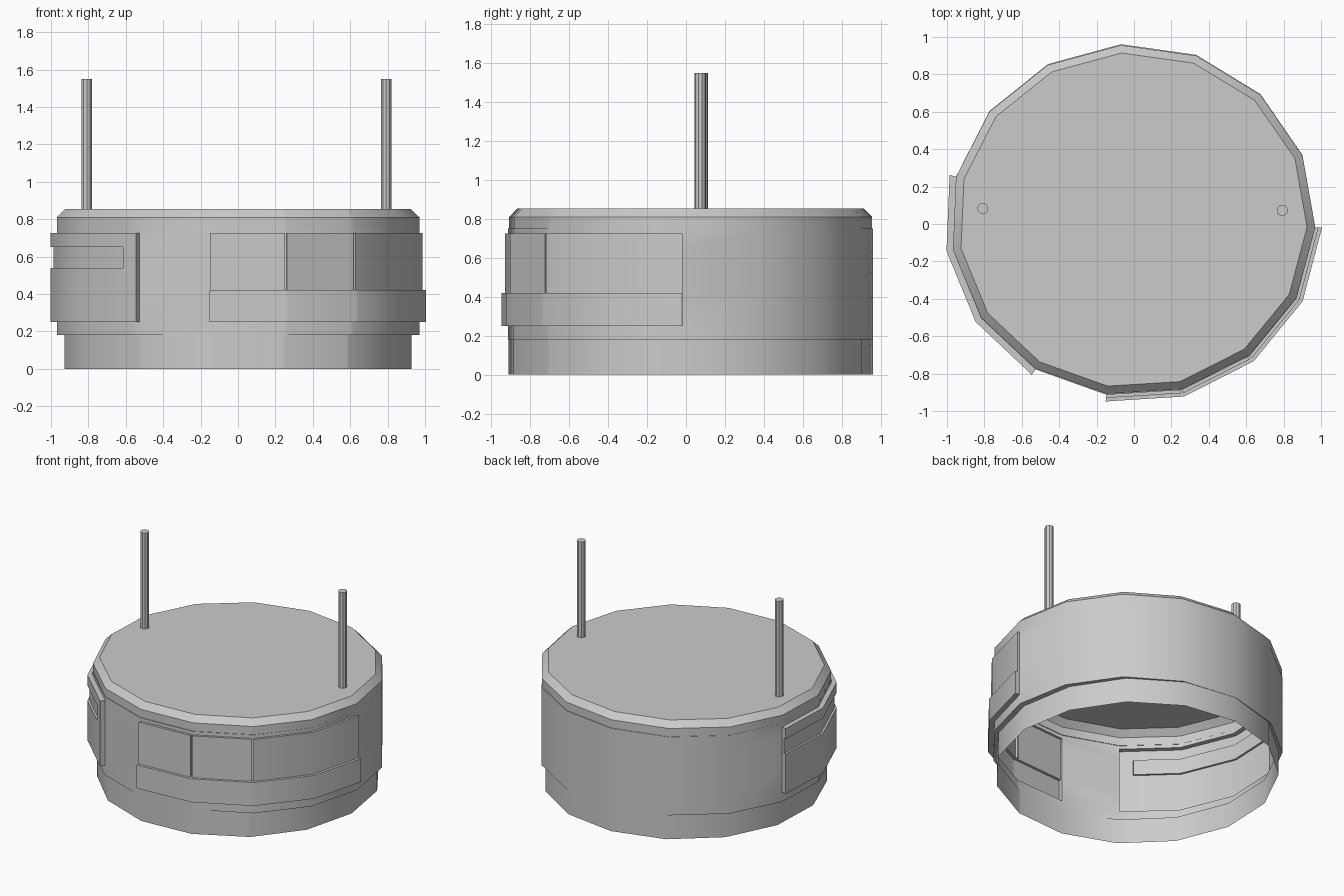
import bpy, bmesh, math

if "Cube" in bpy.data.objects:
    bpy.data.objects.remove(bpy.data.objects["Cube"])

SIDES, START = 15, math.radians(93.7)
CX, CY = -0.006, 0.02

# columns around the drum (in polygon sides) and bands up it: (z0, z1, radii at z0, radii at z1)
cols = sorted(list(range(SIDES + 1)) + [5.77, 7.97, 8.97])
low, mid, up, rim = (0.935, 0.941), (0.976, 0.943), (0.976, 0.938), (0.932, 0.896)
bands = [(0, 0.18, low, low)]
levels = [0.18, 0.25, 0.42, 0.54, 0.65, 0.725, 0.75]
bands += [(a, b, mid, mid) for a, b in zip(levels, levels[1:])]
bands += [(0.75, 0.81, up, up), (0.81, 0.853, up, rim)]


def raised(t, z):
    """How far the wall stands out at side position t and height z."""
    if 3 < t < 6 and 0.25 < z < 0.725:                  # side panel with slot
        return 0.02 if t < 5.77 and 0.54 < z < 0.65 else 0.035
    if 7 < t < 11 and 0.25 < z < 0.42:                  # lower front belt
        return 0.036
    if 7 < t < 11 and 0.42 < z < 0.725:                 # three windows, two grooves
        return 0 if 7.97 < t < 8 or 8.97 < t < 9 else 0.017
    return 0


def point(t, z, radii, off):
    def corner(k):
        a = START + math.tau * (k % SIDES) / SIDES
        return ((radii[0] + off) * math.cos(a), (radii[1] + off) * math.sin(a))
    k = math.floor(t)
    f = t - k
    p, q = corner(k), corner(k + 1)
    return (CX + p[0] + (q[0] - p[0]) * f, CY + p[1] + (q[1] - p[1]) * f, z)


def finish(bm, name):
    mesh = bpy.data.meshes.new(name)
    bm.to_mesh(mesh)
    bm.free()
    ob = bpy.data.objects.new(name, mesh)
    bpy.context.collection.objects.link(ob)
    bpy.ops.object.select_all(action='DESELECT')
    bpy.context.view_layer.objects.active = ob
    ob.select_set(True)
    bpy.ops.object.shade_smooth_by_angle(angle=math.radians(30))
    return ob


# drum: open-bottomed shell with stepped panels
bm = bmesh.new()


def face(*pts):
    bm.faces.new([bm.verts.new(p) for p in pts])


spans = list(zip(cols, cols[1:]))
for i, (t0, t1) in enumerate(spans):
    tm = (t0 + t1) / 2
    n0, n1 = spans[(i + 1) % len(spans)]
    for j, (z0, z1, r0, r1) in enumerate(bands):
        zm = (z0 + z1) / 2
        o = raised(tm, zm)
        face(point(t0, z0, r0, o), point(t1, z0, r0, o),
             point(t1, z1, r1, o), point(t0, z1, r1, o))
        # upright step to the next column
        n = raised((n0 + n1) / 2, zm)
        if n != o:
            face(point(t1, z0, r0, o), point(t1, z0, r0, n),
                 point(t1, z1, r1, n), point(t1, z1, r1, o))
        # level step to the next band
        if j + 1 < len(bands):
            b = bands[j + 1]
            u = raised(tm, (b[0] + b[1]) / 2)
            if u != o or b[2] != r1:
                face(point(t0, z1, r1, o), point(t1, z1, r1, o),
                     point(t1, z1, b[2], u), point(t0, z1, b[2], u))
# lid
face(*[point(t, 0.853, rim, 0) for t in cols[:-1]])
bmesh.ops.remove_doubles(bm, verts=bm.verts, dist=0.0005)
bmesh.ops.recalc_face_normals(bm, faces=bm.faces)
finish(bm, "drum_body")

# two upright rods
for name, x, y in (("left_rod", -0.808, 0.083), ("right_rod", 0.792, 0.073)):
    bm = bmesh.new()
    bmesh.ops.create_cone(bm, cap_ends=True, segments=10, radius1=0.03, radius2=0.03, depth=0.7)
    finish(bm, name).location = (x, y, 1.2)
